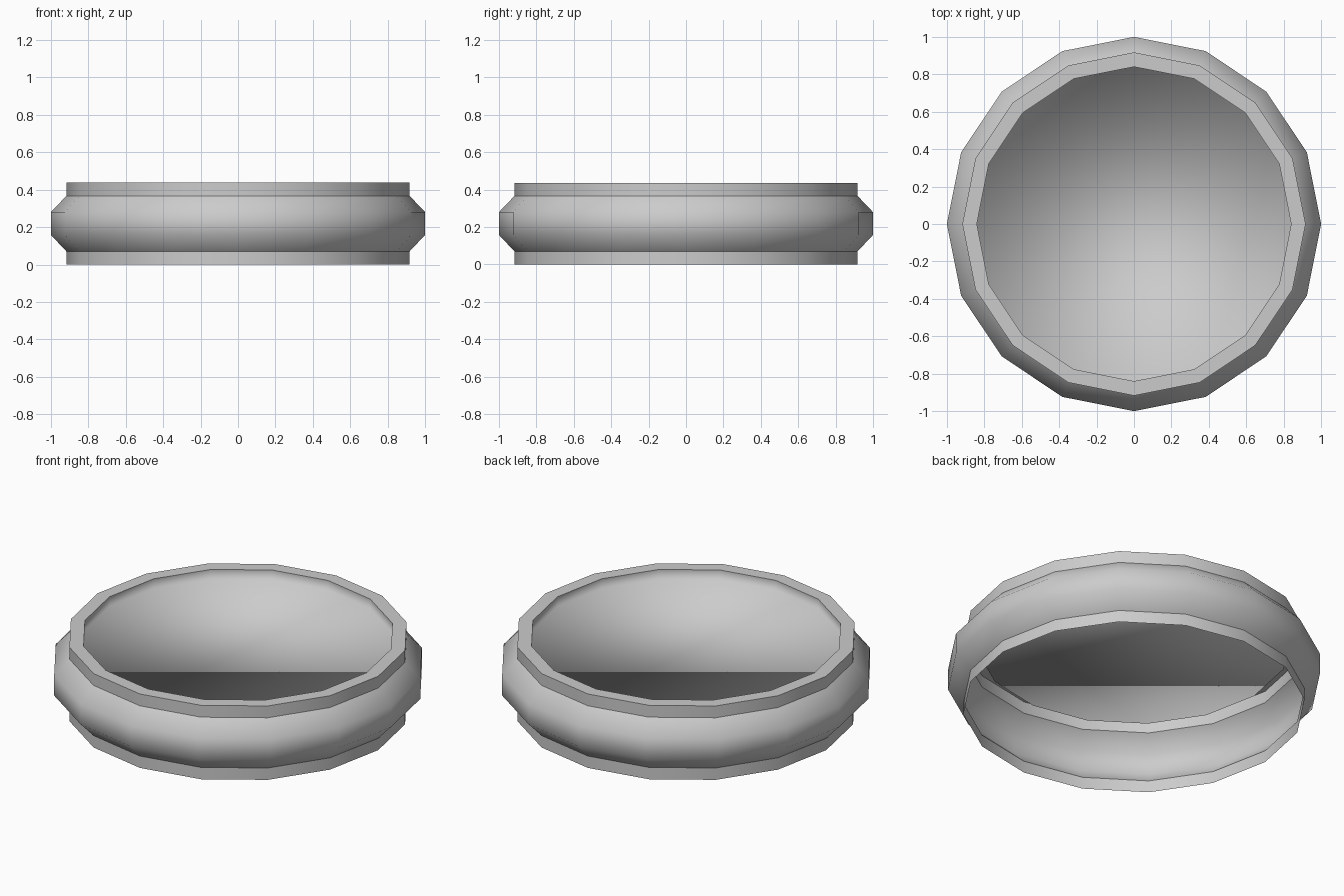
import bpy, bmesh
from math import cos, sin, tau

if "Cube" in bpy.data.objects:
    bpy.data.objects.remove(bpy.data.objects["Cube"])

SIDES = 16


def lathe(name, profile, sharp_rings, cap_last=False):
    """Spin a (radius, height) profile round z; keep the listed rings sharp."""
    bm = bmesh.new()
    rings = [[bm.verts.new((r * cos(tau * i / SIDES), r * sin(tau * i / SIDES), z))
              for i in range(SIDES)] for r, z in profile]
    for low, high in zip(rings, rings[1:]):
        for i in range(SIDES):
            j = (i + 1) % SIDES
            bm.faces.new((low[i], low[j], high[j], high[i]))
    if cap_last:
        bm.faces.new(rings[-1])
    for f in bm.faces:
        f.smooth = True
    for k in sharp_rings:
        for i in range(SIDES):
            edge = bm.edges.get((rings[k][i], rings[k][(i + 1) % SIDES]))
            edge.smooth = False
    mesh = bpy.data.meshes.new(name)
    bm.to_mesh(mesh)
    bm.free()
    obj = bpy.data.objects.new(name, mesh)
    bpy.context.collection.objects.link(obj)
    return obj


# Open-bottomed shell: lower collar, rounded bulge, upper collar, flat rim
# and the shallow recessed dish closing the top
lathe("bulged_case",
      [(0.917, 0.0), (0.917, 0.07), (1.0, 0.158), (1.0, 0.28), (0.917, 0.367),
       (0.917, 0.437), (0.84, 0.437), (0.84, 0.38)],
      sharp_rings=(1, 4, 5, 6), cap_last=True)
